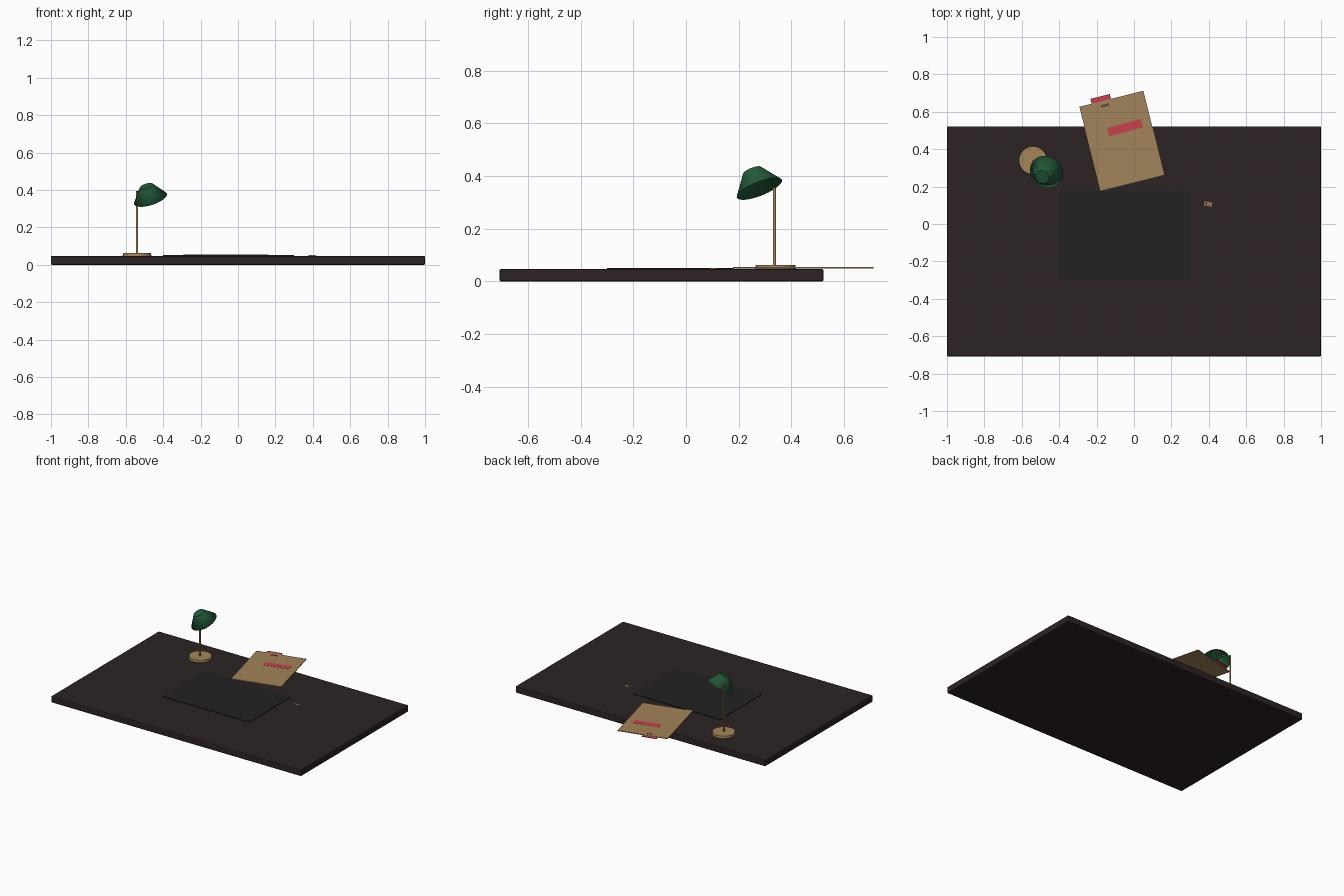
import bpy, bmesh, math
from mathutils import Vector, Matrix

cube = bpy.data.objects.get("Cube")
if cube:
    bpy.data.objects.remove(cube, do_unlink=True)


def material(name, r, g, b):
    m = bpy.data.materials.new(name)
    m.use_nodes = True
    m.diffuse_color = (r, g, b, 1)
    bsdf = next(n for n in m.node_tree.nodes if n.type == 'BSDF_PRINCIPLED')
    bsdf.inputs["Base Color"].default_value = (r, g, b, 1)
    bsdf.inputs["Roughness"].default_value = 0.7
    return m


WOOD = material("dark wood", 0.026, 0.017, 0.017)
LEATHER = material("black leather", 0.016, 0.016, 0.016)
BRASS = material("brass", 0.37, 0.24, 0.10)
GREEN = material("lamp green", 0.016, 0.10, 0.04)
MANILA = material("manila card", 0.36, 0.23, 0.10)
RED = material("stamp red", 0.58, 0.055, 0.07)
INK = material("dark ink", 0.06, 0.035, 0.02)


def finish(bm, name, mat, smooth=False):
    me = bpy.data.meshes.new(name)
    bm.to_mesh(me)
    bm.free()
    me.materials.append(mat)
    ob = bpy.data.objects.new(name, me)
    bpy.context.collection.objects.link(ob)
    if smooth:
        bpy.ops.object.select_all(action='DESELECT')
        ob.select_set(True)
        bpy.context.view_layer.objects.active = ob
        bpy.ops.object.shade_smooth_by_angle(angle=math.radians(35))
    return ob


def box(name, mat, center, size, angle=0.0, bevel=0.0):
    bm = bmesh.new()
    bmesh.ops.create_cube(bm, size=1)
    bmesh.ops.scale(bm, vec=size, verts=bm.verts)
    ob = finish(bm, name, mat)
    ob.location = center
    ob.rotation_euler.z = angle
    if bevel:
        mod = ob.modifiers.new("bevel", 'BEVEL')
        mod.width = bevel
        mod.segments = 2
    return ob


def rod(name, mat, start, end, r1, r2, sides=24, caps=True):
    start, end = Vector(start), Vector(end)
    axis = end - start
    turn = Vector((0, 0, 1)).rotation_difference(axis).to_matrix().to_4x4()
    bm = bmesh.new()
    bmesh.ops.create_cone(bm, cap_ends=caps, segments=sides, radius1=r1, radius2=r2,
                          depth=axis.length,
                          matrix=Matrix.Translation((start + end) / 2) @ turn)
    return bm, name, mat


# Desk top and writing mat
box("desk_top", WOOD, (0, -0.093, 0.0235), (2, 1.23, 0.047), bevel=0.006)
box("writing_mat", LEATHER, (-0.05, -0.06, 0.0485), (0.7, 0.48, 0.005))

# Lamp base, pole and short arm
POLE = Vector((-0.54, 0.336, 0))
finish(*rod("lamp_base", BRASS, POLE + Vector((0, 0.004, 0.046)),
            POLE + Vector((0, 0.004, 0.063)), 0.077, 0.075, 32), smooth=True)
finish(*rod("lamp_pole", BRASS, POLE + Vector((0, 0, 0.06)),
            POLE + Vector((0, 0, 0.395)), 0.006, 0.006, 12), smooth=True)

# Tilted lamp shade, open underneath
RIM = Vector((-0.468, 0.2785, 0.352))
AXIS = Vector((-0.287, -0.354, 0.89)).normalized()
TIP = RIM + AXIS * 0.077
finish(*rod("lamp_arm", BRASS, POLE + Vector((0, 0, 0.39)),
            TIP - AXIS * 0.01, 0.004, 0.004, 8), smooth=True)
bm, name, mat = rod("lamp_shade", GREEN, RIM, TIP, 0.092, 0.037, 32)
bottom = [f for f in bm.faces if f.normal.dot(AXIS) < -0.9]
bmesh.ops.delete(bm, geom=bottom, context='FACES_ONLY')
shade = finish(bm, name, mat, smooth=True)
wall = shade.modifiers.new("wall", 'SOLIDIFY')
wall.thickness = 0.002

# Folder hanging over the back edge, with its markings
ANGLE = math.radians(14)
FOLDER = Vector((-0.065, 0.445, 0))


def on_folder(name, mat, u, v, z, w, h, t, extra=0.0):
    spot = FOLDER + Matrix.Rotation(ANGLE, 3, 'Z') @ Vector((u, v, z))
    box(name, mat, spot, (w, h, t), ANGLE + extra)


on_folder("folder", MANILA, 0, 0, 0.052, 0.352, 0.463, 0.005)
on_folder("folder_tab", RED, -0.056, 0.240, 0.052, 0.107, 0.036, 0.0035)
on_folder("folder_stripe", RED, 0.0335, 0.064, 0.0547, 0.186, 0.046, 0.0015, 0.02)
for i in range(4):
    on_folder("label_mark", INK, -0.06 + i * 0.012, 0.205, 0.0548, 0.008, 0.013, 0.001)

# Small card to the side of the mat
CARD = Vector((0.396, 0.107, 0))
TURN = math.radians(-12)
box("small_card", MANILA, CARD + Vector((0, 0, 0.0485)), (0.042, 0.022, 0.004), TURN)
for i in (-1, 1):
    offset = Matrix.Rotation(TURN, 3, 'Z') @ Vector((i * 0.010, 0, 0.051))
    box("card_mark", RED if i > 0 else INK, CARD + offset, (0.011, 0.012, 0.001), TURN)
